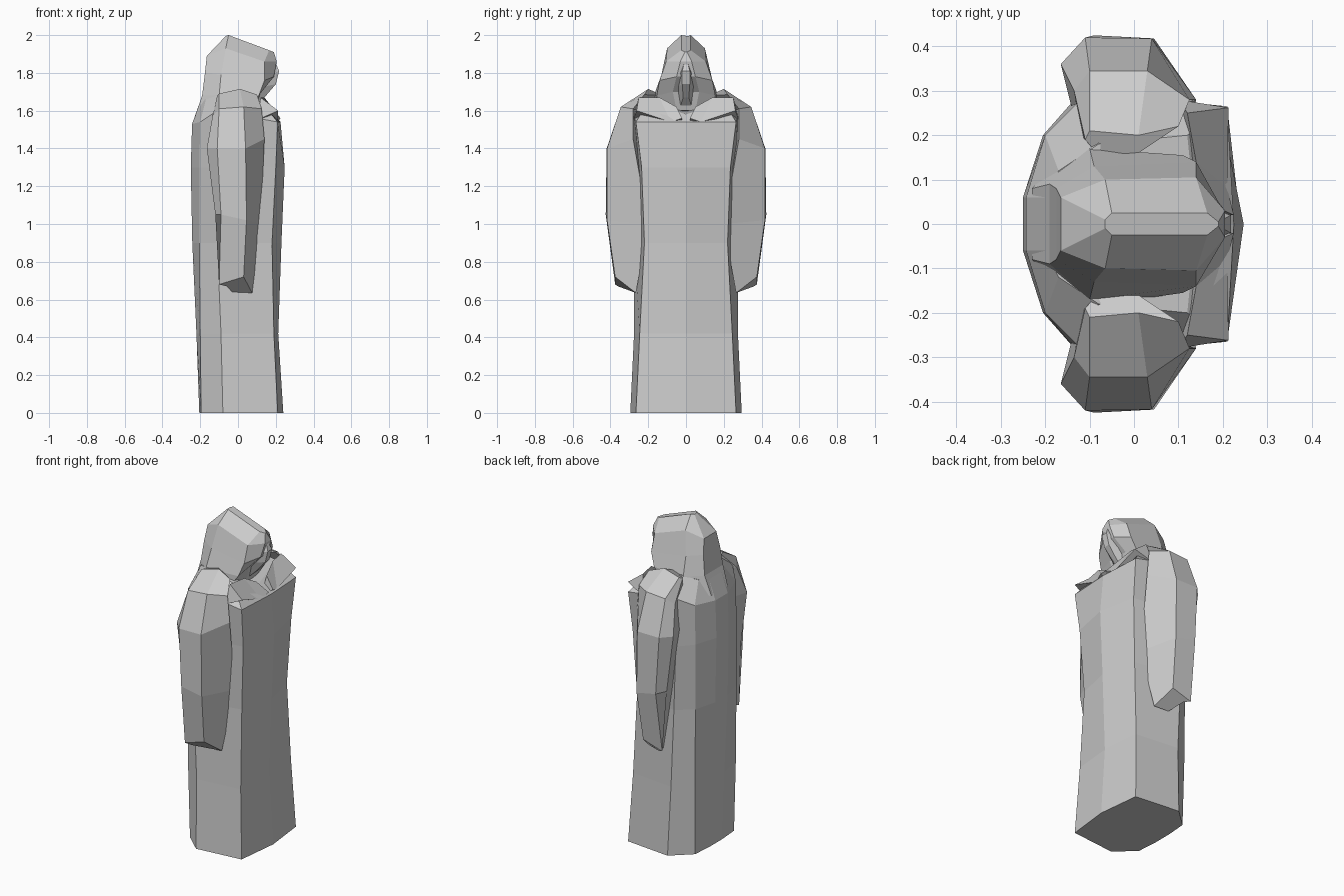
import bpy, bmesh


def loft(name, rings, mirror=False):
    """Skin closed rings of equal point count, with capped ends."""
    bm = bmesh.new()
    rows = [[bm.verts.new(p) for p in ring] for ring in rings]
    n = len(rows[0])
    for a, b in zip(rows, rows[1:]):
        for i in range(n):
            j = (i + 1) % n
            bm.faces.new((a[i], a[j], b[j], b[i]))
    bm.faces.new(rows[0][::-1])
    bm.faces.new(rows[-1])
    bmesh.ops.recalc_face_normals(bm, faces=bm.faces)
    me = bpy.data.meshes.new(name)
    bm.to_mesh(me)
    bm.free()
    ob = bpy.data.objects.new(name, me)
    bpy.context.collection.objects.link(ob)
    if mirror:
        m = ob.modifiers.new("Mirror", 'MIRROR')
        m.use_axis = (False, True, False)
        m.use_mirror_merge = False
    return ob


def whole(half):
    """Complete a half ring (y >= 0) across the y = 0 plane."""
    return half + [(x, -y, z) for x, y, z in reversed(half) if y > 0]


def level(z, pts):
    return [(x, y, z) for x, y in pts]


# robe: back to front half outlines, the figure looks along +x
robe = [
    level(0.00, [(-.205, .06), (-.195, .19), (-.08, .295), (.21, .265), (.24, 0)]),
    level(0.42, [(-.22, .06), (-.20, .20), (-.09, .275), (.19, .245), (.213, 0)]),
    level(0.90, [(-.242, .06), (-.205, .20), (-.11, .275), (.18, .22), (.23, 0)]),
    level(1.30, [(-.25, .06), (-.205, .20), (-.13, .285), (.20, .235), (.247, 0)]),
    [(-.243, .06, 1.53), (-.20, .20, 1.54), (-.11, .29, 1.60), (.21, .265, 1.54), (.225, 0, 1.54)],
    [(-.20, .06, 1.65), (-.17, .12, 1.66), (-.08, .18, 1.69), (.12, .20, 1.65), (.14, 0, 1.58)],
]
loft("robe", [whole(r) for r in robe])

# sleeves: back ridge, outer back, outer front, inner front, inner back
sleeve = [
    [(-.06, .36, .67), (-.10, .375, .68), (.03, .375, .72), (.075, .265, .635), (-.03, .265, .64)],
    [(-.12, .36, 1.05), (-.09, .425, 1.05), (.045, .418, 1.02), (.12, .20, 1.0), (-.09, .22, 1.05)],
    [(-.165, .36, 1.40), (-.11, .42, 1.40), (.04, .418, 1.40), (.14, .28, 1.45), (-.13, .22, 1.40)],
    [(-.135, .30, 1.57), (-.10, .345, 1.61), (.03, .345, 1.62), (.125, .28, 1.61), (-.12, .20, 1.57)],
    [(-.11, .19, 1.68), (-.10, .21, 1.69), (.01, .20, 1.715), (.10, .22, 1.685), (-.05, .12, 1.68)],
]
loft("sleeve", sleeve, True)

# hood with a ridged crown, front cut back around the face
hood = [
    [(-.065, .01, 1.995), (-.05, .025, 2.0), (.165, .025, 1.92), (.19, .005, 1.91)],
    [(-.165, .06, 1.89), (-.065, .10, 1.93), (.14, .105, 1.86), (.205, .03, 1.86)],
    [(-.175, .08, 1.80), (-.09, .13, 1.79), (.14, .14, 1.76), (.19, .05, 1.78)],
    [(-.19, .09, 1.68), (-.10, .17, 1.68), (.11, .155, 1.68), (.12, .07, 1.70)],
    [(-.23, .08, 1.56), (-.13, .19, 1.58), (.05, .15, 1.60), (.09, .05, 1.60)],
]
loft("hood", [whole(r) for r in hood])

# face peeking out below the hood
face = [
    [(.15, .02, 1.85), (.20, .01, 1.85)],
    [(.10, .06, 1.77), (.218, .02, 1.81)],
    [(.10, .055, 1.72), (.20, .02, 1.74)],
    [(.09, .03, 1.62), (.14, .015, 1.67)],
]
loft("face", [whole(r) for r in face])

# folded collar flaps either side of the neckline
outer = [(.225, .02, 1.56), (.21, .08, 1.54), (.213, .262, 1.60)]
inner = [(.16, .05, 1.62), (.14, .14, 1.67), (.12, .25, 1.67)]
low = [(.14, .03, 1.50), (.12, .12, 1.52), (.10, .28, 1.55)]
loft("collar_flap", [list(t) for t in zip(outer, inner, low)], True)
